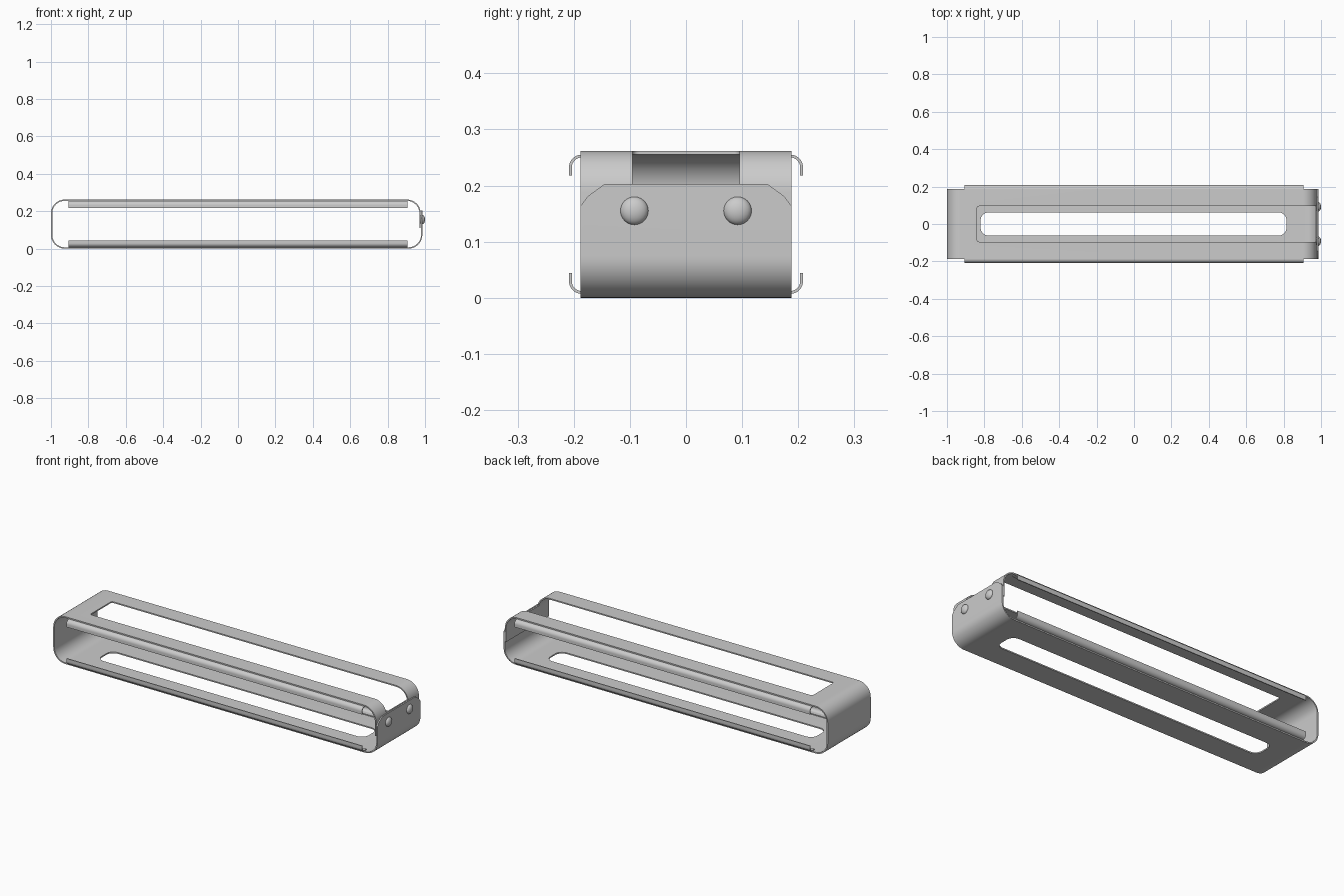
import bpy, bmesh
from math import cos, sin, pi, radians
from mathutils import Vector

if "Cube" in bpy.data.objects:
    bpy.data.objects.remove(bpy.data.objects["Cube"])

SHEET = 0.007       # strap thickness
HALF = 0.188        # strap half width
TAB_X, PLATE_X = 0.9735, 0.982
TOP_Z, BOTTOM_Z, LEFT_X = 0.2585, 0.0035, -0.9965
BEND = 0.07
PLATE_TOP = 0.203


def finish(name, bm):
    bmesh.ops.recalc_face_normals(bm, faces=bm.faces)
    mesh = bpy.data.meshes.new(name)
    bm.to_mesh(mesh)
    bm.free()
    obj = bpy.data.objects.new(name, mesh)
    bpy.context.collection.objects.link(obj)
    return obj


def activate(obj):
    bpy.ops.object.select_all(action='DESELECT')
    obj.select_set(True)
    bpy.context.view_layer.objects.active = obj


def smooth(obj):
    activate(obj)
    bpy.ops.object.shade_smooth_by_angle(angle=radians(30))


def arc(cx, cz, r, start, end, steps=14):
    angles = [radians(start + (end - start) * i / steps) for i in range(steps + 1)]
    return [Vector((cx + r * cos(a), cz + r * sin(a))) for a in angles]


def ribbon_outline(path, thickness):
    """Closed outline of an open path thickened to both sides."""
    left, right = [], []
    for i, p in enumerate(path):
        d = (path[min(i + 1, len(path) - 1)] - path[max(i - 1, 0)]).normalized()
        n = Vector((-d.y, d.x)) * thickness / 2
        left.append(p + n)
        right.append(p - n)
    return left + right[::-1]


def prism(name, outline, place, direction):
    """Extrude a 2D outline, placed in space by a function."""
    bm = bmesh.new()
    face = bm.faces.new([bm.verts.new(place(p)) for p in outline])
    out = bmesh.ops.extrude_face_region(bm, geom=[face])
    verts = [v for v in out["geom"] if isinstance(v, bmesh.types.BMVert)]
    bmesh.ops.translate(bm, verts=verts, vec=direction)
    return finish(name, bm)


def slot_cutter(x0, x1, half_y, z0, z1, radius):
    outline = []
    for cx, cy, a in ((x1 - radius, half_y - radius, 0), (x0 + radius, half_y - radius, 90),
                      (x0 + radius, radius - half_y, 180), (x1 - radius, radius - half_y, 270)):
        outline += arc(cx, cy, radius, a, a + 90, 8)
    return prism("slot_cutter", outline, lambda p: (p.x, p.y, z0), (0, 0, z1 - z0))


def cut(obj, cutter):
    cutter.hide_render = True
    mod = obj.modifiers.new("cut", 'BOOLEAN')
    mod.operation, mod.solver, mod.object = 'DIFFERENCE', 'EXACT', cutter
    activate(obj)
    bpy.ops.object.modifier_apply(modifier=mod.name)
    bpy.data.objects.remove(cutter)


# Bent sheet strap: inner tab, over the top, round the far end, back to the outer plate
path = [Vector((TAB_X, 0.11))]
path += arc(TAB_X - BEND, TOP_Z - BEND, BEND, 0, 90)
path += arc(LEFT_X + BEND, TOP_Z - BEND, BEND, 90, 180)
path += arc(LEFT_X + BEND, BOTTOM_Z + BEND, BEND, 180, 270)
path += arc(PLATE_X - BEND, BOTTOM_Z + BEND, BEND, 270, 360)
path += [Vector((PLATE_X, PLATE_TOP))]
strap = prism("bent_strap", ribbon_outline(path, SHEET),
              lambda p: (p.x, -HALF, p.y), (0, 2 * HALF, 0))

# Openings in the top and bottom
cut(strap, slot_cutter(-0.84, 1.1, 0.095, PLATE_TOP, 0.32, 0.012))
cut(strap, slot_cutter(-0.82, 0.815, 0.062, -0.05, 0.05, 0.042))

# Clipped corners of the outer plate
for side in (-1, 1):
    corner = [Vector(p) for p in ((0.142, 0.205), (0.175, 0.181), (0.19, 0.161),
                                  (0.21, 0.161), (0.21, 0.23), (0.142, 0.23))]
    cut(strap, prism("corner_cutter", corner,
                     lambda p: (0.9777, side * p.x, p.y), (0.06, 0, 0)))
smooth(strap)

# Turned lips along the four long edges
lip_path = [Vector((0.168, 0.2525))] + arc(0.186, 0.2325, 0.02, 90, 0, 10) + [Vector((0.206, 0.218))]
outline = ribbon_outline(lip_path, 0.005)
middle = (TOP_Z + BOTTOM_Z) / 2
for side, y_name in ((-1, "front"), (1, "back")):
    for up, z_name in ((1, "top"), (-1, "bottom")):
        lip = prism(f"{y_name}_{z_name}_lip", outline,
                    lambda p: (-0.905, side * p.x, middle + up * (p.y - middle)),
                    (1.81, 0, 0))
        smooth(lip)

# Domed rivets joining the plate and the tab
for side, name in ((-1, "front_rivet"), (1, "back_rivet")):
    bm = bmesh.new()
    bmesh.ops.create_uvsphere(bm, u_segments=24, v_segments=12, radius=0.025)
    bmesh.ops.scale(bm, verts=bm.verts, vec=(0.6, 1, 1))
    bmesh.ops.translate(bm, verts=bm.verts, vec=(0.985, side * 0.092, 0.155))
    smooth(finish(name, bm))
